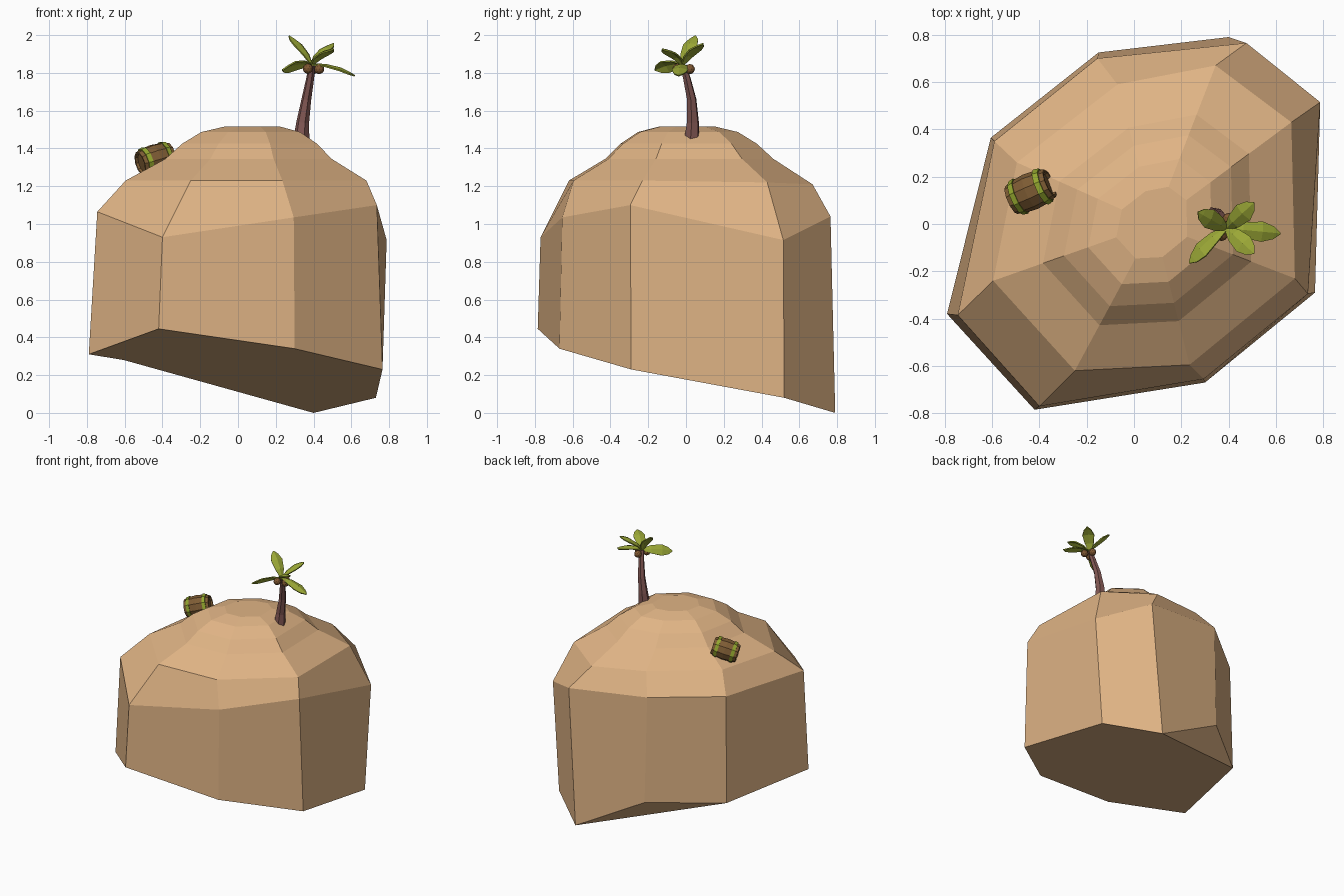
import bpy, bmesh, math
from mathutils import Vector

old = bpy.data.objects.get("Cube")
if old:
    bpy.data.objects.remove(old, do_unlink=True)


def material(name, rgb):
    """Flat material from 0-255 display values."""
    lin = [((c / 255 + 0.055) / 1.055) ** 2.4 for c in rgb] + [1]
    m = bpy.data.materials.new(name)
    m.use_nodes = True
    m.diffuse_color = lin
    bsdf = m.node_tree.nodes["Principled BSDF"]
    bsdf.inputs["Base Color"].default_value = lin
    bsdf.inputs["Roughness"].default_value = 0.9
    return m


SAND = material("sand", (224, 180, 133))
BARK = material("bark", (128, 86, 82))
LEAF = material("leaf_green", (154, 167, 54))
NUT = material("coconut_brown", (128, 88, 50))
WOOD = material("barrel_wood", (126, 92, 52))
HOOP = material("hoop_green", (146, 165, 46))


def finish(bm, name, mat):
    bmesh.ops.recalc_face_normals(bm, faces=bm.faces)
    me = bpy.data.meshes.new(name)
    bm.to_mesh(me)
    bm.free()
    me.materials.append(mat)
    ob = bpy.data.objects.new(name, me)
    bpy.context.collection.objects.link(ob)
    return ob


def loft(rings):
    """Skin a list of closed rings and cap both ends."""
    bm = bmesh.new()
    loops = [[bm.verts.new(p) for p in ring] for ring in rings]
    n = len(loops[0])
    for a, b in zip(loops, loops[1:]):
        for i in range(n):
            j = (i + 1) % n
            bm.faces.new((a[i], a[j], b[j], b[i]))
    bm.faces.new(loops[0][::-1])
    bm.faces.new(loops[-1])
    return bm, loops


def circle(center, axis, radius, sides):
    """Ring of points around an axis."""
    rot = Vector(axis).to_track_quat('Z', 'Y')
    return [Vector(center) + rot @ Vector((radius * math.cos(t), radius * math.sin(t), 0))
            for t in (math.tau * i / sides for i in range(sides))]


# Rock: cut base, wall top and shoulder, then shrinking rings up to a flat crown
base = [(-.42, -.785, .445), (.30, -.67, .34), (.765, -.29, .23), (.73, .52, .08),
        (.40, .79, 0), (-.15, .725, .30), (-.605, .365, .28), (-.79, -.38, .31)]
wall = [(-.40, -.77, .93), (.295, -.655, 1.035), (.735, -.295, 1.10), (.787, .515, .915),
        (.475, .765, 1.04), (-.155, .70, 1.11), (-.59, .35, 1.10), (-.745, -.385, 1.065)]
shoulder = [(-.25, -.62, 1.23), (.235, -.595, 1.23), (.68, -.23, 1.23), (.665, .43, 1.22),
            (.345, .67, 1.21), (-.07, .59, 1.25), (-.495, .26, 1.25), (-.595, -.24, 1.23)]
rings = [base, wall, shoulder]
hub = Vector((.085, 0, 0))
for scale, z in ((.69, 1.345), (.56, 1.425), (.41, 1.487), (.235, 1.515)):
    ring = []
    for p in shoulder:
        q = hub + (Vector(p) - hub) * scale
        q.z = z
        ring.append(q)
    rings.append(ring)
bm, loops = loft(rings)
# Folded corner of the underside
bmesh.ops.connect_verts(bm, verts=[loops[0][4], loops[0][6]])
finish(bm, "rock", SAND)

# Palm trunk: bent and tapering
path = [(.335, .03, 1.44), (.343, .036, 1.54), (.362, .03, 1.66),
        (.382, .005, 1.77), (.392, -.015, 1.84)]
radii = [.044, .034, .026, .021, .018]
bm, _ = loft([circle(p, (.12, -.1, 1), r, 6) for p, r in zip(path, radii)])
finish(bm, "palm_trunk", BARK)

# Palm leaves: folded blades from the crown to each tip, rolled about their length
crown = Vector((.39, -.018, 1.845))
outline = [(0, .008), (.3, .031), (.65, .042), (.87, .026), (1, .002)]
tips = [((.235, -.165, 1.815), -.75), ((.27, .05, 1.995), 0), ((.507, .09, 1.955), 0),
        ((.618, -.04, 1.785), 0), ((.507, -.125, 1.925), 0)]
for k, (tip, roll) in enumerate(tips):
    along = Vector(tip) - crown
    side = along.cross(Vector((0, 0, 1))).normalized()
    up = side.cross(along).normalized()
    side, up = (side * math.cos(roll) + up * math.sin(roll),
                up * math.cos(roll) - side * math.sin(roll))
    bm = bmesh.new()
    rows = []
    for t, w in outline:
        mid = crown + along * t + up * .022 * math.sin(math.pi * t)
        rows.append([bm.verts.new(mid + side * w * s - up * abs(s) * w * .3)
                     for s in (-1, 0, 1)])
    for a, b in zip(rows, rows[1:]):
        for i in range(2):
            bm.faces.new((a[i], a[i + 1], b[i + 1], b[i]))
    leaf = finish(bm, f"palm_leaf_{k + 1}", LEAF)
    mod = leaf.modifiers.new("thickness", 'SOLIDIFY')
    mod.thickness = .008
    mod.offset = 0

# Coconuts under the crown
for k, p in enumerate([(.43, -.03, 1.82), (.37, -.045, 1.822), (.40, .02, 1.82)]):
    bm = bmesh.new()
    bmesh.ops.create_icosphere(bm, subdivisions=2, radius=.027)
    bmesh.ops.translate(bm, verts=bm.verts, vec=p)
    finish(bm, f"coconut_{k + 1}", NUT)

# Barrel: bulging staves with recessed ends, lying on the slope
center = Vector((-.437, .137, 1.345))
axis = Vector((.88, .39, .27)).normalized()


def barrel_rings(profile):
    return [circle(center + axis * d, axis, r, 10) for d, r in profile]


half = [(.078, .052), (.092, .054), (.092, .064), (.05, .074)]
profile = [(-d, r) for d, r in half] + [(0, .079)] + half[::-1]
bm, _ = loft(barrel_rings(profile))
finish(bm, "barrel", WOOD)

# Two hoops
for name, s in (("hoop_lower", -1), ("hoop_upper", 1)):
    bm, _ = loft(barrel_rings([(s * .048, .072), (s * .048, .081), (s * .072, .076), (s * .072, .066)]))
    finish(bm, name, HOOP)
